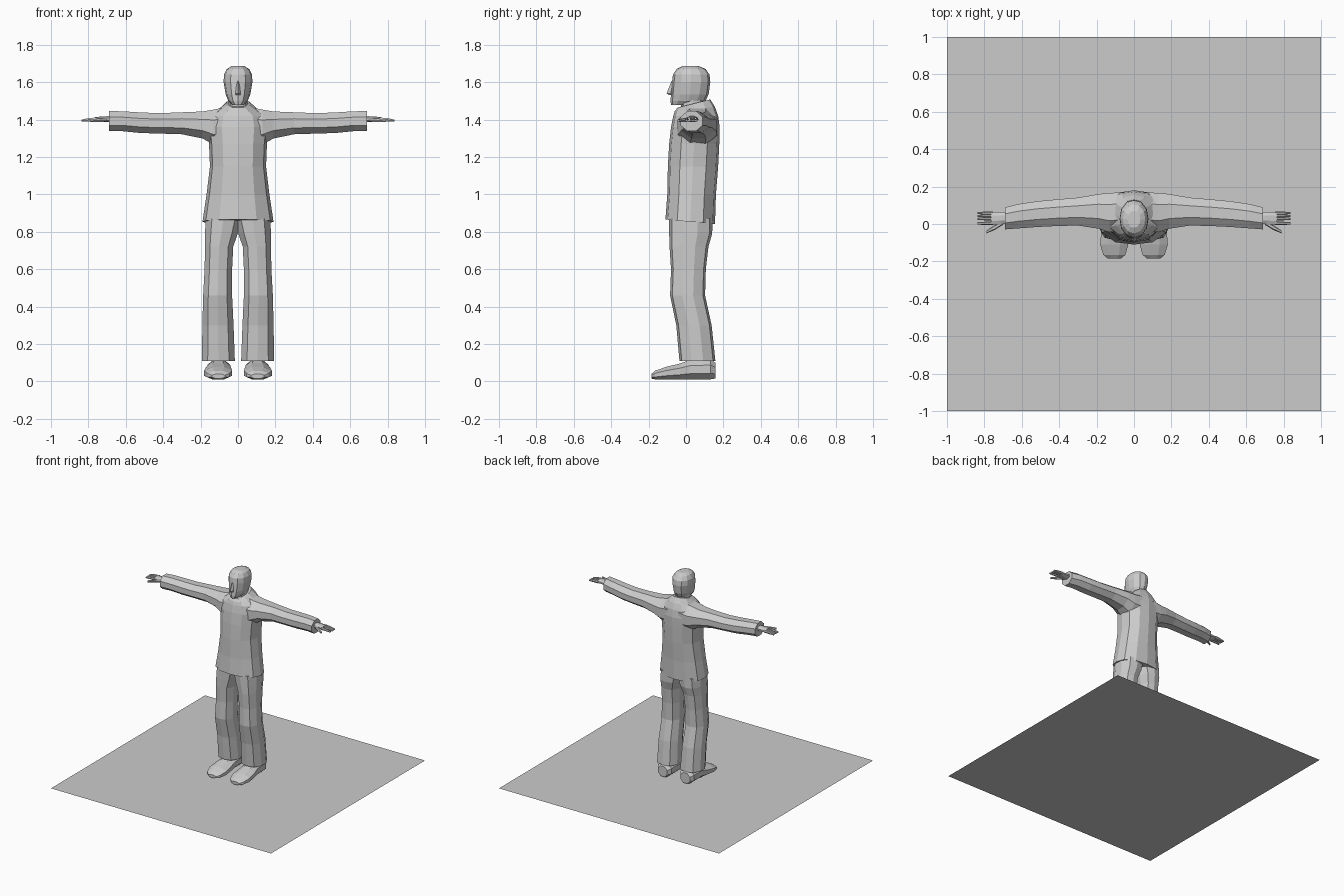
import bpy, bmesh
from math import sin, cos, pi

grey = bpy.data.materials.new("plain grey")
grey.diffuse_color = (0.6, 0.6, 0.6, 1)


def loft(name, axis, rings, sides=8, power=2.5, mirror=False, turn=0.0):
    """Skin rounded cross-sections along an axis.
    Each ring is (position, low1, high1, low2, high2[, tilt]) over the other two axes."""
    bm = bmesh.new()
    loops = []
    for t, l1, h1, l2, h2, *tilt in rings:
        loop = []
        for i in range(sides):
            a = 2 * pi * (i + turn) / sides
            c, s = cos(a), sin(a)
            r = (abs(c) ** power + abs(s) ** power) ** (-1 / power)
            u = (l1 + h1) / 2 + (h1 - l1) / 2 * c * r
            v = (l2 + h2) / 2 + (h2 - l2) / 2 * s * r
            w = t + (tilt[0] * (v - 0.04) if tilt else 0)
            co = {'x': (w, u, v), 'y': (u, w, v), 'z': (u, v, w)}[axis]
            loop.append(bm.verts.new(co))
        loops.append(loop)
    for a, b in zip(loops, loops[1:]):
        for i in range(sides):
            j = (i + 1) % sides
            bm.faces.new((a[i], a[j], b[j], b[i]))
    bm.faces.new(loops[0])
    bm.faces.new(loops[-1])
    return finish(bm, name, mirror)


def finish(bm, name, mirror=False):
    bmesh.ops.recalc_face_normals(bm, faces=bm.faces)
    me = bpy.data.meshes.new(name)
    bm.to_mesh(me)
    bm.free()
    me.materials.append(grey)
    ob = bpy.data.objects.new(name, me)
    bpy.context.collection.objects.link(ob)
    if mirror:
        mod = ob.modifiers.new("mirror", 'MIRROR')
        mod.use_mirror_merge = False
    return ob


# Flat square base sheet
bm = bmesh.new()
bmesh.ops.create_grid(bm, x_segments=1, y_segments=1, size=1)
finish(bm, "base_sheet")

# Jacket body, hem slightly lower at the back, collar higher at the back
loft("jacket", 'z', [
    (0.852, -.19, .19, -.11, .155, -.09),
    (1.00, -.168, .168, -.10, .16),
    (1.15, -.15, .15, -.097, .172),
    (1.27, -.155, .155, -.09, .178),
    (1.36, -.165, .165, -.08, .18),
    (1.42, -.15, .15, -.068, .172),
    (1.455, -.105, .105, -.06, .155, .1),
    (1.485, -.065, .065, -.045, .13, .25),
], sides=12, power=2.4)

# Sleeves
loft("sleeve", 'x', [
    (0.05, -.04, .175, 1.25, 1.475),
    (0.13, -.05, .172, 1.26, 1.458),
    (0.19, -.03, .165, 1.295, 1.447),
    (0.30, -.012, .145, 1.318, 1.442),
    (0.42, -.015, .135, 1.322, 1.437),
    (0.52, -.02, .125, 1.325, 1.441),
    (0.62, -.027, .11, 1.335, 1.447),
    (0.69, -.032, .092, 1.335, 1.448),
], sides=8, power=2.3, mirror=True, turn=0.5)

# Hands: palm, grouped fingers, index finger and thumb
loft("palm", 'x', [
    (0.66, .005, .06, 1.385, 1.42),
    (0.71, -.003, .066, 1.385, 1.418),
    (0.765, -.005, .066, 1.388, 1.414)], sides=8, mirror=True, turn=0.5)
for k in range(3):
    y = 0.02 + 0.0155 * k
    loft(f"finger_{k + 1}", 'x', [
        (0.755, y, y + .015, 1.39, 1.412),
        (0.80, y, y + .015, 1.39, 1.408),
        (0.838, y + .002, y + .013, 1.389, 1.40)], sides=6, mirror=True)
loft("index_finger", 'x', [
    (0.755, -.005, .014, 1.39, 1.412),
    (0.80, -.005, .012, 1.39, 1.408),
    (0.838, -.003, .01, 1.389, 1.40)], sides=6, mirror=True)
loft("thumb", 'x', [
    (0.70, -.004, .018, 1.388, 1.41),
    (0.745, -.032, -.006, 1.386, 1.406),
    (0.788, -.05, -.034, 1.385, 1.40)], sides=6, mirror=True)

# Trouser legs, bent slightly at the knee and meeting at the crotch
loft("trouser_leg", 'z', [
    (0.11, .015, .195, -.035, .157),
    (0.30, .022, .192, -.052, .137),
    (0.46, .03, .188, -.085, .102),
    (0.60, .03, .18, -.08, .106),
    (0.72, .024, .178, -.088, .12),
    (0.79, .0, .178, -.09, .14),
    (0.87, -.02, .175, -.09, .142),
], sides=10, power=2.6, mirror=True, turn=0.5)

# Shoes
loft("shoe", 'y', [
    (0.157, .06, .145, .015, .10),
    (0.13, .04, .165, .01, .12),
    (0.02, .04, .165, .01, .115),
    (-0.03, .035, .175, .01, .097),
    (-0.11, .03, .182, .01, .077),
    (-0.165, .045, .165, .01, .057),
    (-0.185, .07, .14, .015, .04),
], sides=8, power=3.5, mirror=True, turn=0.5)

# Neck and head
loft("neck", 'z', [
    (1.43, -.055, .055, -.03, .10),
    (1.53, -.05, .05, -.025, .09)], sides=8)
loft("head", 'z', [
    (1.478, -.03, .03, -.08, .03),
    (1.50, -.052, .052, -.083, .105),
    (1.535, -.066, .066, -.08, .121),
    (1.60, -.077, .077, -.075, .13),
    (1.64, -.075, .075, -.07, .126),
    (1.67, -.06, .06, -.05, .105),
    (1.685, -.034, .034, -.02, .07),
], sides=12, power=2.2)

# Nose wedge
loft("nose", 'z', [
    (1.53, -.014, .014, -.09, -.06),
    (1.54, -.014, .014, -.104, -.06),
    (1.605, -.006, .006, -.078, -.06)], sides=4)
